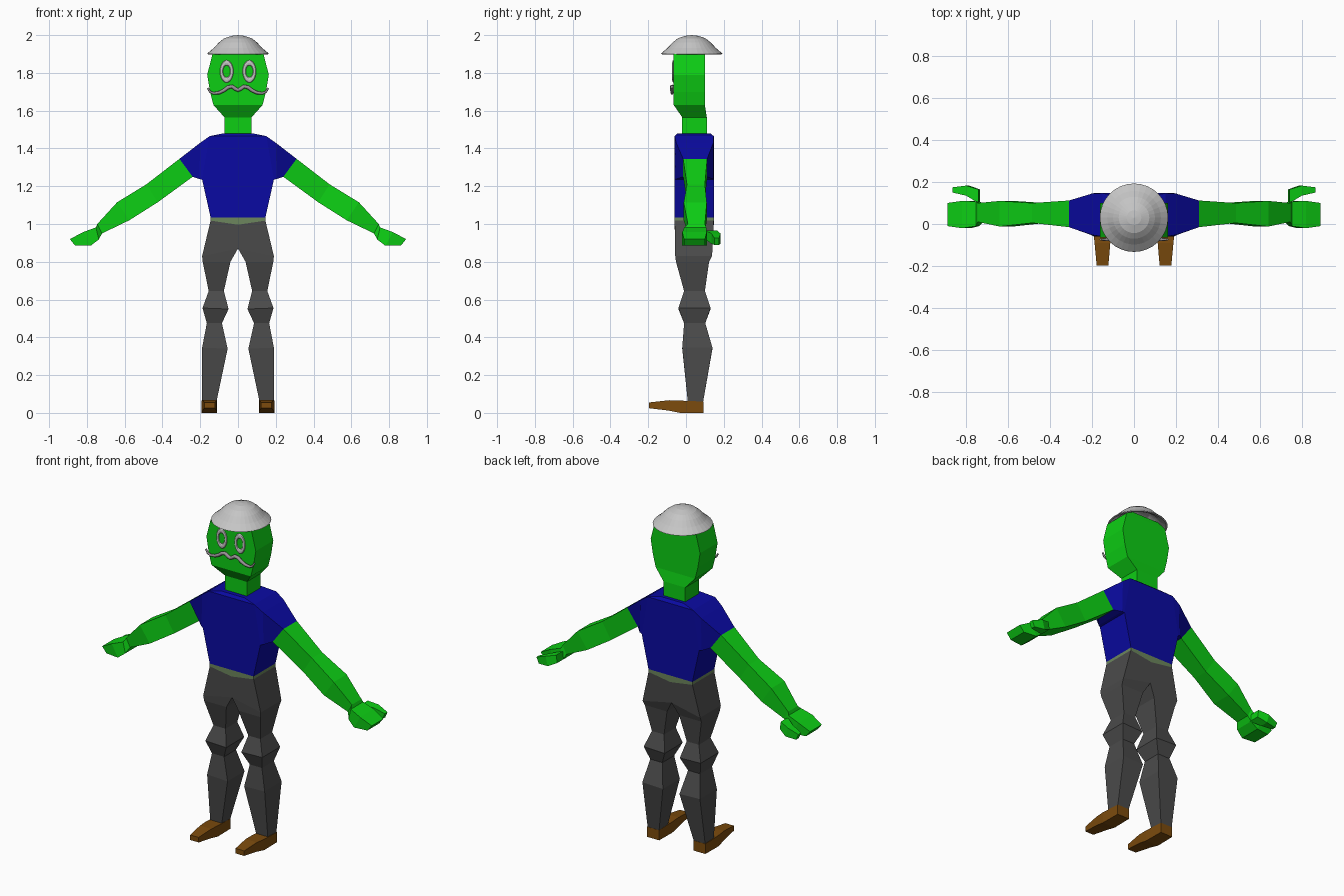
import bpy, bmesh, math

if "Cube" in bpy.data.objects:
    bpy.data.objects.remove(bpy.data.objects["Cube"])


def material(name, rgb):
    m = bpy.data.materials.new(name)
    m.diffuse_color = (*rgb, 1)
    m.use_nodes = True
    m.node_tree.nodes["Principled BSDF"].inputs["Base Color"].default_value = m.diffuse_color
    return m


GREEN = material("green skin", (0.004, 0.62, 0.007))
BLUE = material("blue shirt", (0.003, 0.003, 0.36))
OLIVE = material("olive belt", (0.15, 0.24, 0.11))
GREY = material("dark grey trousers", (0.07, 0.07, 0.07))
BROWN = material("brown leather", (0.2, 0.07, 0.004))
SILVER = material("silver", (0.56, 0.56, 0.56))
HAIR = material("grey hair", (0.32, 0.29, 0.31))


def slab(xa, za, xb, zb, y0, y1):
    """Ring spanning points a and b in the front plane, with depth y0 to y1."""
    return [(xa, y0, za), (xa, y1, za), (xb, y1, zb), (xb, y0, zb)]


def level(z, hw, y0, y1):
    """Horizontal ring, symmetric in x."""
    return slab(-hw, z, hw, z, y0, y1)


def upright(y, x0, x1, z0, z1):
    """Ring facing front, for shapes that run along y."""
    return [(x0, y, z0), (x1, y, z0), (x1, y, z1), (x0, y, z1)]


def loft(name, rings, mat, mirror=False, start=True, end=True):
    bm = bmesh.new()
    vs = [[bm.verts.new(p) for p in r] for r in rings]
    n = len(rings[0])
    for a, b in zip(vs, vs[1:]):
        for i in range(n):
            j = (i + 1) % n
            bm.faces.new((a[i], a[j], b[j], b[i]))
    if start:
        bm.faces.new(vs[0])
    if end:
        bm.faces.new(vs[-1])
    bmesh.ops.recalc_face_normals(bm, faces=bm.faces)
    # open the seam where a mirrored half meets itself
    seam = [f for f in bm.faces if all(abs(v.co.x) < 1e-5 for v in f.verts)]
    if seam and mirror:
        bmesh.ops.delete(bm, geom=seam, context='FACES')
    me = bpy.data.meshes.new(name)
    bm.to_mesh(me)
    bm.free()
    me.materials.append(mat)
    ob = bpy.data.objects.new(name, me)
    bpy.context.collection.objects.link(ob)
    if mirror:
        ob.modifiers.new("mirror", 'MIRROR').use_clip = True
    return ob


# Head and neck
loft("head", [level(1.47, .072, -.02, .11), level(1.565, .072, -.02, .11),
              level(1.63, .13, -.065, .10), level(1.70, .148, -.065, .10),
              level(1.79, .163, -.065, .10), level(1.90, .135, -.065, .10),
              level(1.925, .09, -.04, .095)], GREEN)

# Shirt body and sleeves
loft("shirt", [level(1.035, .145, -.06, .147), level(1.235, .19, -.06, .147),
               level(1.465, .15, -.06, .147), level(1.48, .075, -.045, .13)], BLUE)
loft("sleeves", [slab(.15, 1.465, .19, 1.235, -.06, .147),
                 slab(.20, 1.43, .205, 1.238, -.052, .145),
                 slab(.31, 1.345, .24, 1.25, -.015, .112)], BLUE, True, start=False)

# Arms, hands and thumbs
loft("arms", [slab(.31, 1.345, .24, 1.25, -.015, .112),
              slab(.485, 1.21, .425, 1.115, .005, .10),
              slab(.64, 1.115, .575, 1.02, -.012, .11),
              slab(.745, 1.00, .72, .95, .01, .10)], GREEN, True, start=False, end=False)
loft("hands", [slab(.745, 1.00, .72, .95, .01, .10),
               slab(.752, .982, .737, .918, -.01, .107),
               slab(.82, .957, .78, .885, -.02, .11),
               slab(.89, .92, .862, .885, -.01, .10)], GREEN, True, start=False)
loft("thumbs", [slab(.742, .965, .735, .92, .10, .165),
                slab(.80, .95, .785, .895, .135, .183),
                slab(.865, .925, .85, .89, .15, .175)], GREEN, True)

# Belt and trousers
loft("belt", [slab(.145, 1.035, 0, 1.035, -.06, .147),
              slab(.145, 1.018, 0, .996, -.06, .147)], OLIVE, True, False, False)
loft("trousers", [slab(.145, 1.018, 0, .996, -.06, .147),
                  slab(.19, .83, 0, .87, -.057, .138),
                  slab(.187, .80, .04, .80, -.053, .122),
                  slab(.155, .645, .075, .645, -.01, .10),
                  slab(.188, .555, .05, .55, -.04, .13),
                  slab(.165, .475, .085, .475, -.01, .102),
                  slab(.19, .345, .055, .34, -.02, .14),
                  slab(.19, .055, .115, .055, .01, .09)], GREY, True, start=False)

# Shoes
loft("shoes", [upright(-.197, .122, .178, .025, .055), upright(-.09, .113, .188, .012, .067),
               upright(-.03, .111, .194, 0, .065), upright(.092, .113, .192, 0, .06)], BROWN, True)

# Hat: thin domed shell with a brim, hollow underneath
profile = [(0, 1.985), (.065, 1.97), (.092, 1.947), (.12, 1.918), (.155, 1.898), (.163, 1.90),
           (.16, 1.905), (.128, 1.932), (.10, 1.962), (.073, 1.983), (.035, 1.996), (0, 2.0)]
N = 32
hat = loft("hat", [[(r * math.cos(2 * math.pi * i / N), .03 + r * math.sin(2 * math.pi * i / N), z)
                    for i in range(N)] for r, z in profile], SILVER, start=False, end=False)
bm = bmesh.new()
bm.from_mesh(hat.data)
bmesh.ops.remove_doubles(bm, verts=bm.verts, dist=1e-5)
bmesh.ops.recalc_face_normals(bm, faces=bm.faces)
bm.to_mesh(hat.data)
bm.free()

# Eyes: thin oval rings on the face
for side, label in ((-1, "left"), (1, "right")):
    bpy.ops.mesh.primitive_torus_add(major_radius=.0275, minor_radius=.0085, major_segments=24,
                                     minor_segments=8, location=(side * .06, -.068, 1.808),
                                     rotation=(math.pi / 2, 0, 0))
    eye = bpy.context.object
    eye.name = label + "_eye"
    eye.scale = (1, 1.65, .6)
    eye.data.materials.append(SILVER)

# Moustache: wavy tapered tube
half = [(.16, 1.72), (.148, 1.70), (.13, 1.692), (.10, 1.695), (.075, 1.707),
        (.052, 1.724), (.032, 1.728), (.015, 1.716)]
path = [(-x, z) for x, z in half] + [(0, 1.709)] + [(x, z) for x, z in reversed(half)]
cu = bpy.data.curves.new("moustache", 'CURVE')
cu.dimensions = '3D'
cu.bevel_depth = .01
cu.bevel_resolution = 2
cu.use_fill_caps = True
sp = cu.splines.new('POLY')
sp.points.add(len(path) - 1)
for p, (x, z) in zip(sp.points, path):
    p.co = (x, -.074, z, 1)
    p.radius = 1 - .5 * (abs(x) / .16) ** 3
cu.materials.append(HAIR)
tache = bpy.data.objects.new("moustache", cu)
bpy.context.collection.objects.link(tache)
bpy.ops.object.select_all(action='DESELECT')
tache.select_set(True)
bpy.context.view_layer.objects.active = tache
bpy.ops.object.convert(target='MESH')
